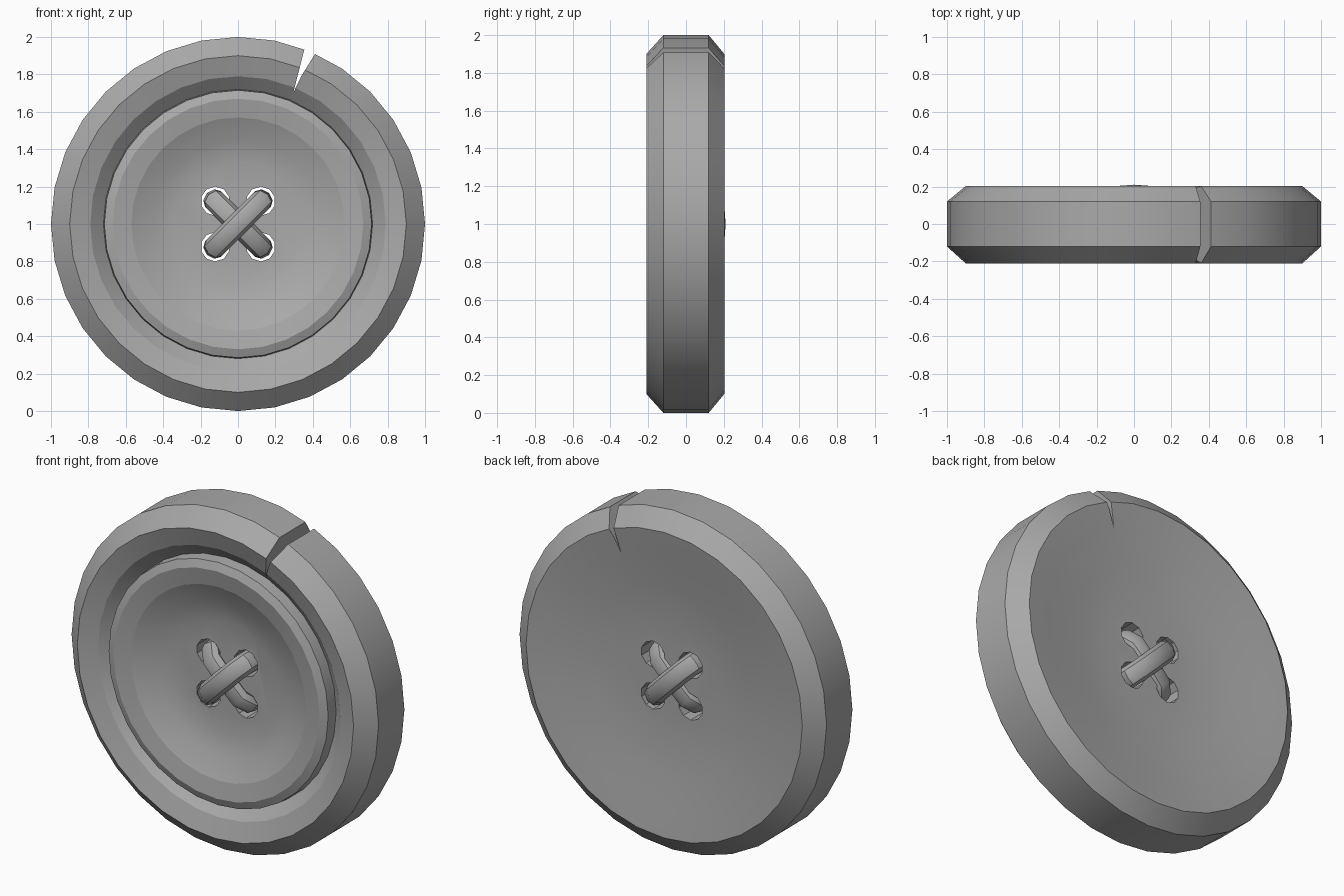
import bpy, bmesh, math
from mathutils import Vector

if "Cube" in bpy.data.objects:
    bpy.data.objects.remove(bpy.data.objects["Cube"])

SIDES = 32

# Darker grey shared by the button and thread
grey = bpy.data.materials.new("dark_grey")
grey.diffuse_color = (0.4, 0.4, 0.4, 1)
grey.use_nodes = True
grey.node_tree.nodes["Principled BSDF"].inputs["Base Color"].default_value = grey.diffuse_color


def make_object(name, bm):
    bmesh.ops.recalc_face_normals(bm, faces=bm.faces)
    mesh = bpy.data.meshes.new(name)
    bm.to_mesh(mesh)
    bm.free()
    mesh.materials.append(grey)
    obj = bpy.data.objects.new(name, mesh)
    bpy.context.collection.objects.link(obj)
    return obj


def smooth(obj, degrees):
    bpy.ops.object.select_all(action='DESELECT')
    obj.select_set(True)
    bpy.context.view_layer.objects.active = obj
    bpy.ops.object.shade_smooth_by_angle(angle=math.radians(degrees))


def bridge(bm, rings):
    for a, b in zip(rings, rings[1:]):
        n = len(a)
        for i in range(n):
            bm.faces.new((a[i], a[(i + 1) % n], b[(i + 1) % n], b[i]))


def prism(name, outline):
    # extrude an xz outline all the way through the button
    bm = bmesh.new()
    rings = [[bm.verts.new((x, y, z)) for x, z in outline] for y in (-0.4, 0.4)]
    bridge(bm, rings)
    for r in rings:
        bm.faces.new(r)
    return make_object(name, bm)


# Button body: (radius, y) profile turned around the y axis, front to back
profile = [(0.33, -0.10), (0.45, -0.128), (0.57, -0.182), (0.67, -0.20),
           (0.715, -0.182), (0.72, -0.115), (0.79, -0.175), (0.90, -0.21),
           (1.0, -0.12), (1.0, 0.12), (0.90, 0.203), (0.75, 0.183),
           (0.55, 0.152), (0.33, 0.132)]
bm = bmesh.new()
rings = []
for r, y in profile:
    angles = [2 * math.pi * i / SIDES for i in range(SIDES)]
    rings.append([bm.verts.new((r * math.cos(a), y, 1 + r * math.sin(a))) for a in angles])
bridge(bm, rings)
bm.faces.new(rings[0])
bm.faces.new(rings[-1])
button = make_object("button_body", bm)

# Four sewing holes and the crack in the rim
cutters = []
for sx in (-1, 1):
    for sz in (-1, 1):
        circle = [(sx * 0.122 + 0.078 * math.cos(math.pi * (i + 0.5) / 5),
                   1 + sz * 0.122 + 0.078 * math.sin(math.pi * (i + 0.5) / 5)) for i in range(10)]
        cutters.append(prism("hole_cutter", circle))
cutters.append(prism("crack_cutter", [(0.295, 1.70), (0.338, 1.79), (0.425, 1.93),
                                      (0.368, 1.985), (0.318, 1.79)]))
bpy.context.view_layer.objects.active = button
for c in cutters:
    mod = button.modifiers.new("cut", 'BOOLEAN')
    mod.operation = 'DIFFERENCE'
    mod.solver = 'EXACT'
    mod.object = c
    bpy.ops.object.modifier_apply(modifier=mod.name)
    bpy.data.objects.remove(c)
smooth(button, 14)


# Thread loops: closed tubes passing through diagonally opposite holes
def thread(name, sign, front, back):
    d = Vector((sign, 0, 1)).normalized()
    side = Vector((sign, 0, -1)).normalized()
    half = [(-0.188, 0.03), (-0.18, front + 0.045), (-0.13, front + 0.006), (0, front)]
    path = half + [(-u, y) for u, y in reversed(half[:-1])]
    path += [(0.18, back - 0.045), (0.13, back - 0.006), (0, back),
             (-0.13, back - 0.006), (-0.18, back - 0.045)]
    bm = bmesh.new()
    rings = []
    for i, (u, y) in enumerate(path):
        p, q = path[i - 1], path[(i + 1) % len(path)]
        n = Vector((q[1] - p[1], p[0] - q[0])).normalized()
        ring = []
        for k in range(8):
            a = math.pi * k / 4
            c, s = 0.046 * math.cos(a), 0.06 * math.sin(a)
            pos = d * (u + n[0] * c) + side * s
            ring.append(bm.verts.new((pos.x, y + n[1] * c, 1 + pos.z)))
        rings.append(ring)
    bridge(bm, rings + rings[:1])
    smooth(make_object(name, bm), 40)


thread("thread_rising", 1, -0.158, 0.12)
thread("thread_falling", -1, -0.115, 0.164)
